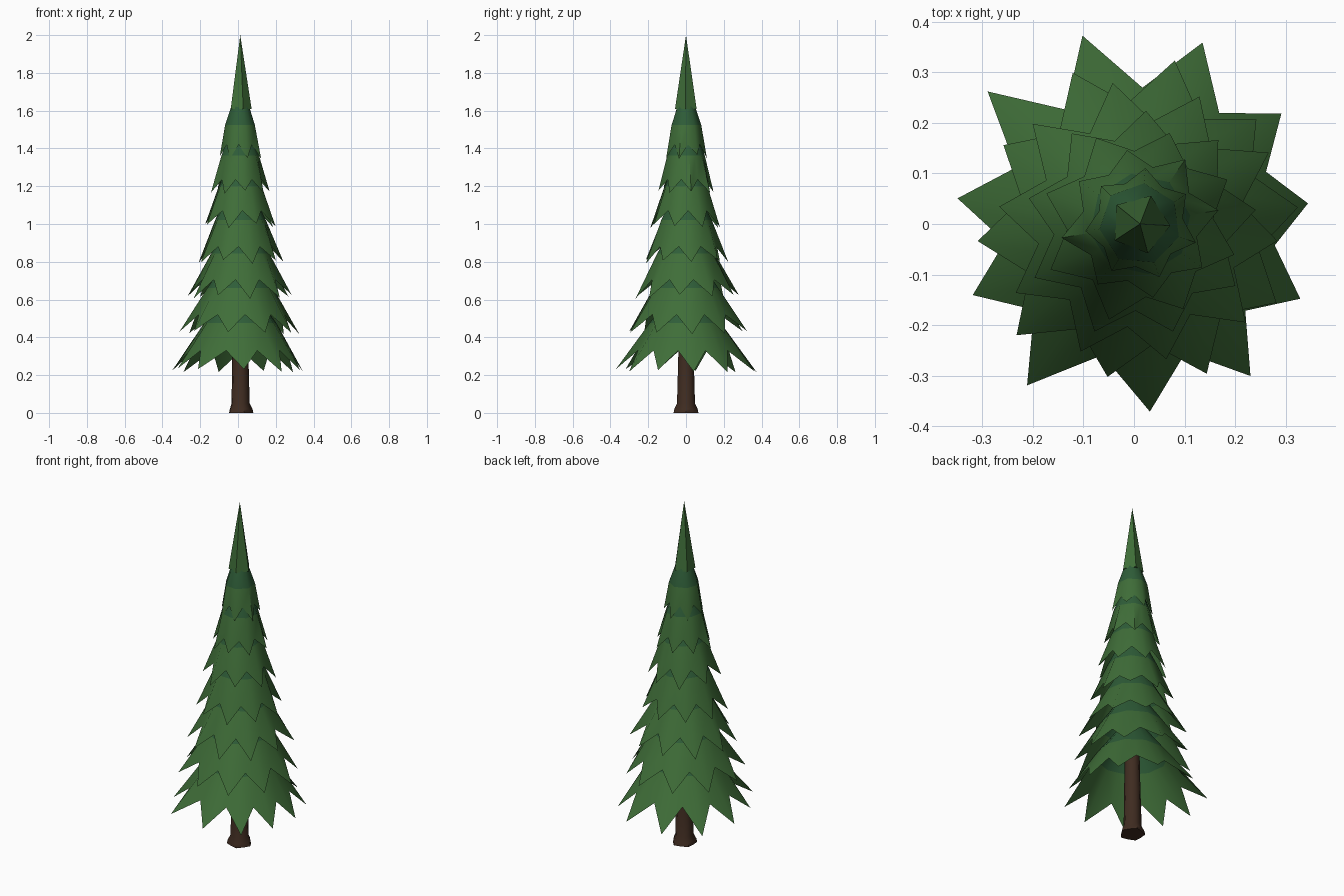
import bpy, bmesh, math, random

if "Cube" in bpy.data.objects:
    bpy.data.objects.remove(bpy.data.objects["Cube"])
random.seed(4)

def material(name, col):
    m = bpy.data.materials.new(name)
    m.diffuse_color = (*col, 1)
    m.use_nodes = True
    m.node_tree.nodes["Principled BSDF"].inputs["Base Color"].default_value = m.diffuse_color
    return m

bark = material("bark", (0.05, 0.025, 0.015))
dark = material("needles_dark", (0.028, 0.11, 0.04))
light = material("needles_light", (0.05, 0.155, 0.04))

def loft(name, rings, mats, band=lambda i: 0, cap=False, smooth=60):
    """Skin a list of equal-length point rings; a one-point ring is an apex."""
    bm = bmesh.new()
    vs = [[bm.verts.new(p) for p in r] for r in rings]
    for i, (a, b) in enumerate(zip(vs, vs[1:])):
        n = len(a)
        for k in range(n):
            j = (k + 1) % n
            quad = [a[k], a[j], b[0]] if len(b) == 1 else [a[k], a[j], b[j], b[k]]
            f = bm.faces.new(quad)
            f.material_index = band(i)
            f.smooth = True
    if cap:
        bm.faces.new(vs[0][::-1])
        if len(vs[-1]) > 2:
            bm.faces.new(vs[-1])
    me = bpy.data.meshes.new(name)
    bm.to_mesh(me)
    bm.free()
    me.set_sharp_from_angle(angle=math.radians(smooth))
    ob = bpy.data.objects.new(name, me)
    bpy.context.collection.objects.link(ob)
    for m in mats:
        me.materials.append(m)
    return ob

CX = 0.012

def polar(r, a, z):
    return (CX + r * math.cos(a), r * math.sin(a), z)

# Trunk with a flared, slightly lobed foot
rings = []
for z, r, lobe in ((0, 0.064, 0.005), (0.02, 0.06, 0.005), (0.05, 0.048, 0.002),
                   (0.3, 0.043, 0), (0.64, 0.036, 0)):
    rings.append([polar(r + lobe * (-1) ** k, k * math.tau / 10, z) for k in range(10)])
loft("trunk", rings, [bark], cap=True)

# Skirts of branches: tips, phase, tip radius, tip z, valley radius, valley z, top radius, top z
TIERS = [
    (11, 7, 0.365, 0.225, 0.270, 0.33, 0.085, 0.62),
    (10, 6, 0.320, 0.425, 0.240, 0.52, 0.080, 0.80),
    (10, -7, 0.283, 0.615, 0.205, 0.705, 0.075, 0.98),
    (9, 7, 0.230, 0.80, 0.172, 0.88, 0.070, 1.16),
    (8, 27, 0.192, 0.99, 0.145, 1.07, 0.062, 1.33),
    (8, 10, 0.152, 1.17, 0.115, 1.235, 0.055, 1.49),
    (7, 33, 0.112, 1.355, 0.085, 1.42, 0.045, 1.63),
]
# Uneven spread of the lowest tips
LOW_ANGLES = (7, 38, 71, 107, 139, 172, 203, 235, 273, 306, 335)
LOW_RADII = (0.335, 0.355, 0.38, 0.39, 0.40, 0.365, 0.36, 0.39, 0.372, 0.372, 0.35)
for t, (n, phase, rt, zt, rv, zv, r0, z0) in enumerate(TIERS):
    angles = LOW_ANGLES if t == 0 else [phase + k * 360 / n for k in range(n)]
    low, mid, top = [], [], []
    rm = (rv + r0) / 2 + 0.008
    zm = (zv + z0) / 2
    for k in range(n):
        a = math.radians(angles[k])
        b = math.radians(angles[(k + 1) % n])
        b += math.tau if b < a else 0
        r = LOW_RADII[k] if t == 0 else rt * random.uniform(0.96, 1.04)
        for ang, rad, z, bulge in ((a, r, zt + random.uniform(-0.012, 0.012), 0.008),
                                   ((a + b) / 2, rv, zv, 0)):
            low.append(polar(rad, ang, z))
            mid.append(polar(rm + bulge, ang, zm))
            top.append(polar(r0, ang, z0))
    loft(f"branch_tier_{t + 1}", [low, mid, top], [light, dark], band=lambda i: i)

# Pointed five-sided tip
base = [polar(0.06, math.radians(k * 72 - 3), 1.61) for k in range(5)]
loft("tree_tip", [base, [(CX, 0, 2.0)]], [light], cap=True, smooth=20)
